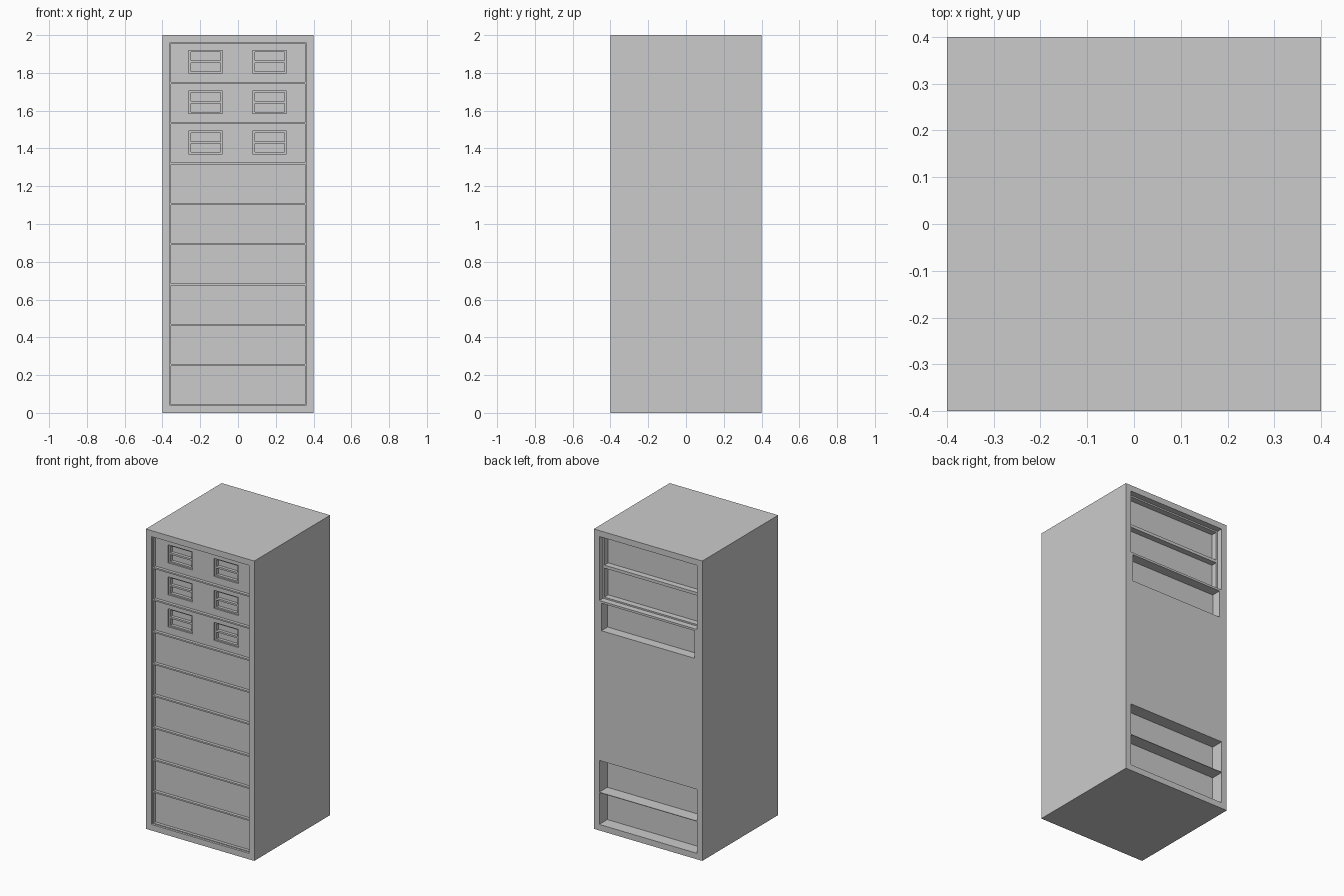
import bpy, bmesh
from mathutils import Matrix, Vector

if "Cube" in bpy.data.objects:
    bpy.data.objects.remove(bpy.data.objects["Cube"])


def add_box(bm, x0, x1, y0, y1, z0, z1):
    centre = Vector(((x0 + x1) / 2, (y0 + y1) / 2, (z0 + z1) / 2))
    size = Matrix.Diagonal((x1 - x0, y1 - y0, z1 - z0, 1))
    bmesh.ops.create_cube(bm, size=1, matrix=Matrix.Translation(centre) @ size)


def make_object(name, boxes):
    bm = bmesh.new()
    for b in boxes:
        add_box(bm, *b)
    mesh = bpy.data.meshes.new(name)
    bm.to_mesh(mesh)
    bm.free()
    ob = bpy.data.objects.new(name, mesh)
    bpy.context.collection.objects.link(ob)
    return ob


def front(x0, x1, z0, z1, depth):
    return (x0, x1, -0.45, -0.4 + depth, z0, z1)


def back(x0, x1, z0, z1, depth):
    return (x0, x1, 0.4 - depth, 0.45, z0, z1)


PITCH = 1.92 / 9
W = 0.36


def row(i):
    """Bottom and top of bay i, counted from the floor."""
    return 0.04 + i * PITCH, 0.04 + (i + 1) * PITCH


# Cabinet body
cabinet = make_object("cabinet", [(-0.4, 0.4, -0.4, 0.4, 0, 2)])

# Stage 1: front opening, rear bays
stage1 = [front(-W, W, 0.04, 1.96, 0.015),
          back(-W, W, row(7)[0], 1.96, 0.04),
          back(-W + 0.016, W - 0.016, row(6)[0] + 0.016, row(6)[1] - 0.014, 0.065),
          back(-W, W, row(0)[0], row(0)[1] - 0.002, 0.085),
          back(-W, W, row(1)[0] + 0.002, row(1)[1], 0.085)]

# Stage 2: nine front panels, inner upper rear bays
m = 0.005
stage2 = [front(-W + m, W - m, row(i)[0] + m, row(i)[1] - m, 0.035) for i in range(9)]
stage2 += [back(-W + 0.01, W - 0.01, row(i)[0] + 0.01, row(i)[1] - 0.01, 0.08)
           for i in (7, 8)]

# Stages 3 and 4: paired vents in the top three panels
stage3, stage4 = [], []
for i in (6, 7, 8):
    zc = sum(row(i)) / 2 + 0.005
    for xc in (-0.171, 0.168):
        stage3.append(front(xc - 0.09, xc + 0.09, zc - 0.06, zc + 0.06, 0.045))
        for s in (-1, 1):
            z = zc + s * 0.0285
            stage4.append(front(xc - 0.078, xc + 0.078, z - 0.0225, z + 0.0225, 0.065))

# Cut each stage into the body
for n, boxes in enumerate((stage1, stage2, stage3, stage4)):
    cutter = make_object("recess_cutter_%d" % n, boxes)
    cutter.hide_render = True
    mod = cabinet.modifiers.new("recess", 'BOOLEAN')
    mod.operation = 'DIFFERENCE'
    mod.solver = 'EXACT'
    mod.object = cutter
    bpy.context.view_layer.objects.active = cabinet
    bpy.ops.object.modifier_apply(modifier=mod.name)
    bpy.data.objects.remove(cutter)
